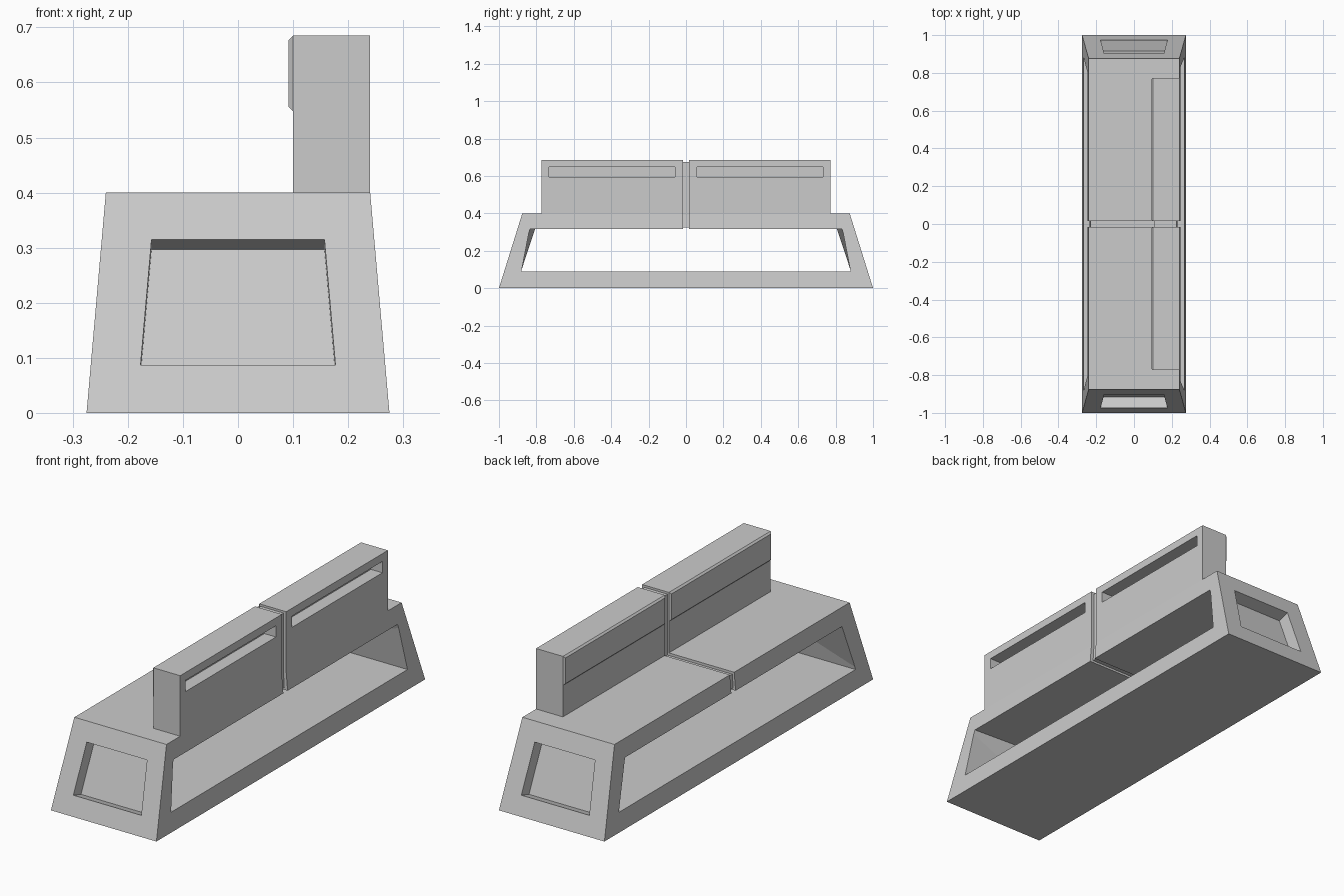
import bpy, bmesh
from mathutils import Vector

if "Cube" in bpy.data.objects:
    bpy.data.objects.remove(bpy.data.objects["Cube"])


def make(name, bm):
    bmesh.ops.recalc_face_normals(bm, faces=bm.faces)
    me = bpy.data.meshes.new(name)
    bm.to_mesh(me)
    bm.free()
    ob = bpy.data.objects.new(name, me)
    bpy.context.collection.objects.link(ob)
    return ob


def loft(name, ring_a, ring_b, tri=False):
    """Closed solid between two matching rings of points."""
    bm = bmesh.new()
    a = [bm.verts.new(p) for p in ring_a]
    b = [bm.verts.new(p) for p in ring_b]
    bm.faces.new(a)
    bm.faces.new(b)
    for i in range(len(a)):
        j = (i + 1) % len(a)
        bm.faces.new((a[i], a[j], b[j], b[i]))
    if tri:
        bmesh.ops.triangulate(bm, faces=bm.faces)
    return make(name, bm)


def rect_z(x, y, z):
    return [(-x, -y, z), (x, -y, z), (x, y, z), (-x, y, z)]


def rect_x(x, y0, y1, z0, z1):
    return [(x, y0, z0), (x, y1, z0), (x, y1, z1), (x, y0, z1)]


def box(name, x0, x1, y0, y1, z0, z1):
    return loft(name, rect_x(x0, y0, y1, z0, z1), rect_x(x1, y0, y1, z0, z1))


def cut(target, cutter):
    mod = target.modifiers.new("cut", 'BOOLEAN')
    mod.operation = 'DIFFERENCE'
    mod.solver = 'EXACT'
    mod.object = cutter
    bpy.context.view_layer.objects.active = target
    bpy.ops.object.modifier_apply(modifier=mod.name)
    bpy.data.objects.remove(cutter, do_unlink=True)


# Tapered base
base = loft("bench_base", rect_z(0.275, 1, 0), rect_z(0.24, 0.875, 0.4))

# Opening right through the long sides, a little wider on the back side
def side_ring(x, top):
    return [(x, -0.88, 0.09), (x, 0.88, 0.09), (x, top, 0.315), (x, -top, 0.315)]

cut(base, loft("opening_cutter", side_ring(0.3, 0.8365), side_ring(-0.3, 0.8045), True))

# Shallow trapezoid recess in each sloping end
for s in (-1, 1):
    normal = Vector((0, s * 0.4, 0.125)).normalized()
    face = [Vector((x, s * (1 - 0.3125 * z), z)) for x, z in
            ((-0.177, 0.087), (0.177, 0.087), (0.157, 0.315), (-0.157, 0.315))]
    cut(base, loft("recess_cutter", [p + normal * 0.03 for p in face],
                   [p - normal * 0.06 for p in face]))

# Gap across the seat
GAP = 0.016
cut(base, box("gap_cutter", -0.4, 0.4, -GAP, GAP, 0.2, 0.5))

# Backrest halves with a long slot behind and a bevelled pad in front
for s, side in ((-1, "front"), (1, "rear")):
    y0, y1 = sorted((s * GAP, s * 0.773))
    back = box("backrest_" + side, 0.1, 0.24, y0, y1, 0.4, 0.685)
    c0, c1 = sorted((s * 0.06, s * 0.732))
    cut(back, box("slot_cutter", 0.18, 0.3, c0, c1, 0.595, 0.648))
    b = 0.008
    loft("back_pad_" + side, rect_x(0.1, y0, y1, 0.548, 0.685),
         rect_x(0.092, y0 + b, y1 - b, 0.548 + b, 0.685 - b))

# Recessed joint strip filling the gap through seat and backrest
profile = [(-0.235, 0.325), (0.23, 0.325), (0.226, 0.39), (0.226, 0.675),
           (0.108, 0.675), (0.108, 0.388), (-0.23, 0.388)]
loft("joint_strip", [(x, -GAP, z) for x, z in profile],
     [(x, GAP, z) for x, z in profile])
